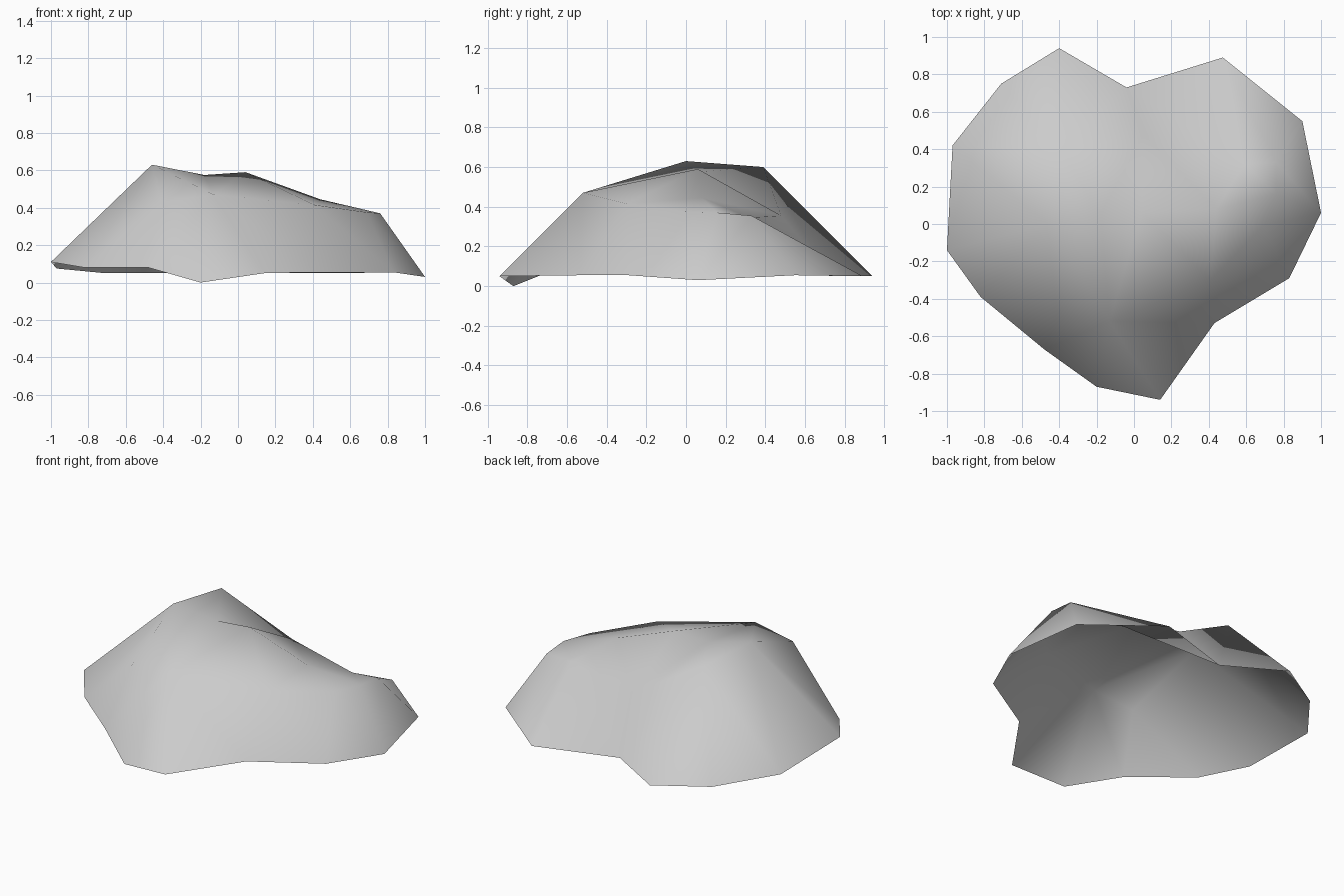
import bpy
import bmesh
from mathutils import Vector, geometry

cube = bpy.data.objects.get("Cube")
if cube:
    bpy.data.objects.remove(cube, do_unlink=True)


def flat_material(name, colour):
    material = bpy.data.materials.new(name)
    material.use_nodes = True
    material.diffuse_color = colour
    shader = material.node_tree.nodes["Principled BSDF"]
    shader.inputs["Base Color"].default_value = colour
    shader.inputs["Roughness"].default_value = 0.8
    return material


# Foot of the rock, counter-clockwise, with a notch at the back and one at the front
foot = {
    "toe": (-.2, -.87, 0),
    "toe_right": (.14, -.94, .05),
    "front_notch": (.43, -.53, .055),
    "right_front": (.83, -.29, .055),
    "right_tip": (1, .06, .03),
    "right_back": (.9, .55, .055),
    "back_lobe": (.475, .89, .05),
    "back_notch": (-.04, .73, .05),
    "back_lobe_left": (-.4, .94, .05),
    "left_back": (-.71, .75, .05),
    "left_rear": (-.97, .42, .075),
    "left_tip": (-1, -.14, .11),
    "left_front": (-.82, -.39, .08),
    "toe_left": (-.48, -.67, .08),
}

# Crown points
crown = {
    "peak": (-.46, 0, .63),
    "back_peak": (-.39, .39, .6),
    "saddle": (-.18, .05, .575),
    "middle": (.04, .06, .59),
    "shoulder": (.44, .08, .445),
    "side_front": (.76, .16, .37),
    "side_back": (.76, .33, .355),
    "side_brow": (.69, -.01, .375),
    "dip": (.59, .32, .345),
    "brow": (-.13, -.52, .47),
    "brow_side": (.41, -.3, .415),
    "cheek": (-.41, -.5, .43),
    "gully": (.05, .48, .355),
}

# Chains of points joined by ridges and valleys
chains = [
    ("back_peak", "peak", "brow", "brow_side", "side_brow", "side_front"),
    ("gully", "middle", "shoulder", "side_front"),
    ("gully", "dip", "side_back", "back_lobe"),
    ("dip", "back_notch"),
]

# Join foot and crown into one open shell, keeping the rim and ridges as edges
named = {**foot, **crown}
names = list(named)
points = [Vector(p) for p in named.values()]
rim = [(i, (i + 1) % len(foot)) for i in range(len(foot))]
ridges = [(names.index(a), names.index(b))
          for chain in chains for a, b in zip(chain, chain[1:])]
flat = [p.to_2d() for p in points]
faces = geometry.delaunay_2d_cdt(flat, rim + ridges, [], 1, 1e-5)[2]

bm = bmesh.new()
verts = [bm.verts.new(p) for p in points]
for face in faces:
    bm.faces.new([verts[i] for i in face])
bmesh.ops.recalc_face_normals(bm, faces=bm.faces[:])
if sum(f.normal.z for f in bm.faces) < 0:
    bmesh.ops.reverse_faces(bm, faces=bm.faces[:])
for face in bm.faces:
    face.smooth = True

mesh = bpy.data.meshes.new("rock_mound")
bm.to_mesh(mesh)
bm.free()
mesh.materials.append(flat_material("stone_grey", (.6, .6, .6, 1)))
rock = bpy.data.objects.new("rock_mound", mesh)
bpy.context.collection.objects.link(rock)
